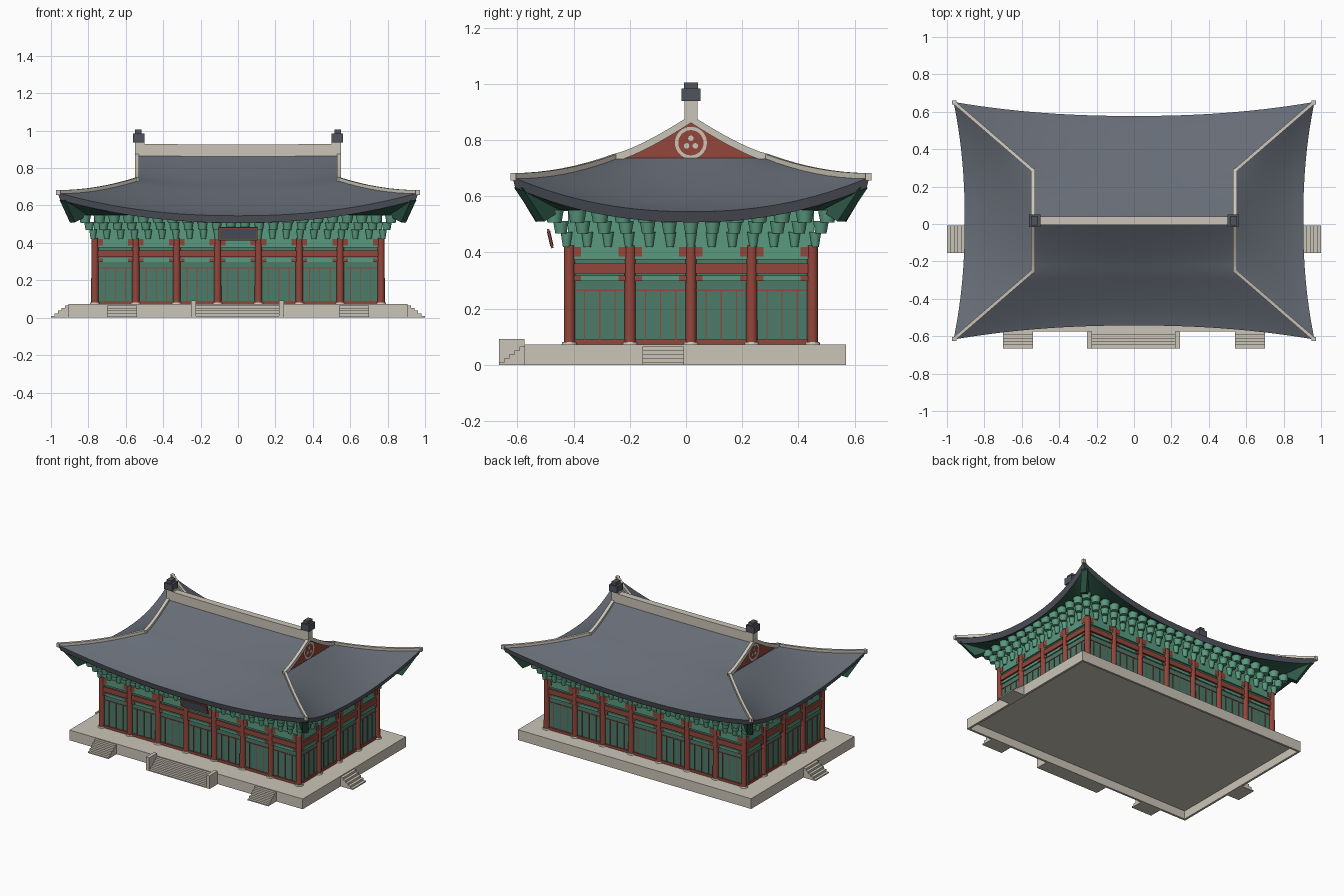
import bpy, bmesh, math
from mathutils import Vector, Matrix

if "Cube" in bpy.data.objects:
    bpy.data.objects.remove(bpy.data.objects["Cube"])

CY = 0.0175                      # depth centre of the hall
WX, WY = 0.765, 0.4325           # column lines


def mat(name, hexa):
    m = bpy.data.materials.new(name)
    c = [int(hexa[i:i + 2], 16) / 255 for i in (0, 2, 4)]
    m.diffuse_color = [((v + 0.055) / 1.055) ** 2.4 if v > 0.04 else v / 12.92 for v in c] + [1]
    m.use_nodes = True
    m.node_tree.nodes["Principled BSDF"].inputs["Base Color"].default_value = m.diffuse_color
    return m


STONE = mat("pale stone", "CBC5B8")
RED = mat("red wood", "94463B")
GREEN = mat("wall green", "4C7B6A")
LIGHT = mat("bracket green", "5A9A80")
DARK = mat("soffit green", "2F5848")
TILE = mat("grey tile", "666C76")
EDGE = mat("dark tile", "50545C")


def finish(name, bm, mats, smooth=False, angle=35):
    bmesh.ops.recalc_face_normals(bm, faces=bm.faces)
    me = bpy.data.meshes.new(name)
    bm.to_mesh(me)
    bm.free()
    for m in mats:
        me.materials.append(m)
    ob = bpy.data.objects.new(name, me)
    bpy.context.collection.objects.link(ob)
    if smooth:
        bpy.ops.object.select_all(action='DESELECT')
        ob.select_set(True)
        bpy.context.view_layer.objects.active = ob
        bpy.ops.object.shade_smooth_by_angle(angle=math.radians(angle))
    return ob


def boxes(name, items, m):
    """One object from (x0, x1, y0, y1, z0, z1) boxes."""
    bm = bmesh.new()
    for x0, x1, y0, y1, z0, z1 in items:
        M = Matrix.Translation(((x0 + x1) / 2, (y0 + y1) / 2, (z0 + z1) / 2)) @ \
            Matrix.Diagonal((abs(x1 - x0), abs(y1 - y0), abs(z1 - z0), 1))
        bmesh.ops.create_cube(bm, size=1, matrix=M)
    return finish(name, bm, [m])


def cones(name, items, m, seg=14):
    """One object from (x, y, z0, z1, r0, r1) upright cones."""
    bm = bmesh.new()
    for x, y, z0, z1, r0, r1 in items:
        bmesh.ops.create_cone(bm, cap_ends=True, segments=seg, radius1=r0, radius2=r1, depth=z1 - z0,
                              matrix=Matrix.Translation((x, y, (z0 + z1) / 2)))
    return finish(name, bm, [m], True)


def sweep(name, paths, w, h, m):
    """Upright rectangular bars along paths."""
    bm = bmesh.new()
    for pts in paths:
        pts = [Vector(p) for p in pts]
        rings = []
        for i, p in enumerate(pts):
            t = pts[min(i + 1, len(pts) - 1)] - pts[max(i - 1, 0)]
            n = Vector((-t.y, t.x, 0)).normalized() * w / 2
            up = Vector((0, 0, h))
            rings.append([bm.verts.new(q) for q in (p - n, p + n, p + n + up, p - n + up)])
        for a, b in zip(rings, rings[1:]):
            for k in range(4):
                bm.faces.new((a[k], a[(k + 1) % 4], b[(k + 1) % 4], b[k]))
        bm.faces.new(rings[0])
        bm.faces.new(rings[-1])
    return finish(name, bm, [m])


def side_box(s, a0, a1, o0, o1, z0, z1):
    """Box on wall s: 0 front, 1 back, 2 right, 3 left; a along the wall, o outward."""
    sg = -1 if s in (0, 3) else 1
    if s < 2:
        return (a0, a1, CY + sg * o0, CY + sg * o1, z0, z1)
    return (sg * o0, sg * o1, CY + a0, CY + a1, z0, z1)


# Hollow stone platform
boxes("platform", [(-.905, .905, -.575, .57, .058, .072), (-.905, .905, -.575, -.56, 0, .06),
                   (-.905, .905, .555, .57, 0, .06), (-.905, -.89, -.575, .57, 0, .06),
                   (.89, .905, -.575, .57, 0, .06)], STONE)

# Stairs
N = 5
front, side = [], []
for i in range(N):
    z, d = .072 * (N - i) / N - .006, .09 * (i + 1) / N
    for a, b in ((-.225, .22), (-.70, -.54), (.54, .70)):
        front.append((a, b, -.575 - d, -.57, 0, z))
    for sg in (-1, 1):
        side.append((sg * .9, sg * (.905 + d * 1.05), -.155, -.008, 0, z))
boxes("front_stairs", front, STONE)
boxes("side_stairs", side, STONE)
boxes("stair_cheeks", [(-.25, -.225, -.665, -.575, 0, .092), (.22, .245, -.665, -.575, 0, .092)], STONE)

# Columns
xs = [-WX + 2 * WX * i / 7 for i in range(8)]
ys = [-WY + 2 * WY * i / 4 for i in range(5)]
spots = [(x, CY + sg * WY) for x in xs for sg in (-1, 1)] + [(sg * WX, CY + y) for y in ys[1:-1] for sg in (-1, 1)]
cones("columns", [(x, y, .075, .425, .02, .019) for x, y in spots], RED, 16)
cones("column_bases", [(x, y, .07, .081, .028, .025) for x, y in spots], STONE, 16)

# Walls, beams and door framing
boxes("walls", [(-WX, WX, CY - WY, CY + WY, .07, .425)], GREEN)
red, light = [], []
for s in range(4):
    marks, o = (xs, WY) if s < 2 else (ys, WX)
    a, b = marks[0], marks[-1]
    red += [side_box(s, a, b, o - .02, o + .01, .325, .36), side_box(s, a, b, o - .02, o + .008, .072, .09),
            side_box(s, a, b, o - .02, o + .004, .263, .268)]
    light += [side_box(s, a, b, o - .02, o + .008, .298, .318), side_box(s, a, b, o - .02, o + .01, .375, .425)]
    for p, q in zip(marks, marks[1:]):
        for k in (.25, .5, .75):
            c = p + (q - p) * k
            red.append(side_box(s, c - .002, c + .002, o - .02, o + .004, .09, .265))
        for e0, e1 in ((p + .015, p + .042), (q - .042, q - .015)):
            red += [side_box(s, e0, e1, o, o + .012, .385, .42), side_box(s, e0, e1, o, o + .010, .299, .317)]
boxes("red_beams", red, RED)
boxes("green_beams", light, LIGHT)

# Stepped roof brackets
boxes("bracket_wall", [(-WX - .005, WX + .005, CY - WY - .005, CY + WY + .005, .42, .55)], LIGHT)
tiers = ((.42, .472, .013, .021, .01), (.468, .512, .02, .028, .03), (.507, .55, .025, .033, .053))
br = []
for z0, z1, r0, r1, o in tiers:
    X, Y = WX + o, WY + o
    for sg in (-1, 1):
        br += [(-X + 2 * X * i / 21, CY + sg * Y, z0, z1, r0, r1) for i in range(22)]
        br += [(sg * X, CY - Y + 2 * Y * i / 12, z0, z1, r0, r1) for i in range(1, 12)]
cones("brackets", br, LIGHT)


# Curved hip-and-gable roof
def rake_z(t):
    return .735 + .14 * (1 - t) ** 1.3


def hip(u):
    return (.545 + .42 * u, .2725 + .3625 * u, .668 + .067 * (1 - u) ** 2)


def main_slope(s, t, u):
    w = abs(s) ** 2.2
    hx, hy, hz = hip(u)
    if t < 1:
        mid = .695 + .18 * (1 - t) ** 1.15
        return (s * .545, .2725 * t, mid + (rake_z(t) - mid) * w)
    mid = .545 + .15 * (1 - u) ** 1.2
    return (s * hx, hy - .075 * u * (1 - w), mid + (hz - mid) * w)


def end_slope(s, u):
    w = abs(s) ** 2.2
    hx, hy, hz = hip(u)
    mid = .545 + .19 * (1 - u) ** 1.3
    return (hx - .06 * u * (1 - w), s * hy, mid + (hz - mid) * w)


bm = bmesh.new()
S = [-1 + i / 14 for i in range(29)]
steps = [i / 8 for i in range(9)]
for sg in (-1, 1):
    slopes = [[[main_slope(s, t, 0) for s in S] for t in steps[:-1]] + [[main_slope(s, 1, u) for s in S] for u in steps],
              [[end_slope(s, u) for s in S] for u in steps]]
    for k, rows in enumerate(slopes):
        n = len(rows)
        rows.append([(x * .985, y * .985, z - .038) for x, y, z in rows[-1]])        # eave edge
        rows.append([(s * .83, .5, .55) if k == 0 else (.83, s * .5, .55) for s in S])  # soffit
        V = [[bm.verts.new((x, CY + sg * y, z) if k == 0 else (sg * x, CY + y, z)) for x, y, z in r] for r in rows]
        for j in range(len(V) - 1):
            for i in range(len(S) - 1):
                f = bm.faces.new((V[j][i], V[j][i + 1], V[j + 1][i + 1], V[j + 1][i]))
                f.material_index = max(0, j - n + 2)
bmesh.ops.remove_doubles(bm, verts=bm.verts, dist=.0005)
finish("roof", bm, [TILE, EDGE, DARK], True, 30)
boxes("ceiling", [(-.83, .83, CY - .5, CY + .5, .547, .552)], DARK)

# Corner rafters under the eaves
bm = bmesh.new()
for sx in (-1, 1):
    for sy in (-1, 1):
        n = Vector((-.7 * sy, .7 * sx, 0)) * .02
        tri = [Vector((sx * x, CY + sy * y, z)) for x, y, z in ((.94, .615, .63), (.885, .535, .51), (.79, .46, .56))]
        A, B = ([bm.verts.new(p + n * k) for p in tri] for k in (-1, 1))
        bm.faces.new(A)
        bm.faces.new(B)
        for k in range(3):
            bm.faces.new((A[k], A[(k + 1) % 3], B[(k + 1) % 3], B[k]))
finish("corner_rafters", bm, [DARK])

# Pale ridges along hips, gable rakes and the top
hips, rakes, tips = [], [], []
for sx in (-1, 1):
    for sy in (-1, 1):
        hips.append([(sx * x, CY + sy * y, z - .006) for x, y, z in map(hip, steps)])
        rakes.append([(sx * .54, CY + sy * .28 * t, rake_z(t) - .014) for t in steps])
        tips.append((sx * .95, sx * .972, CY + sy * .622, CY + sy * .642, .655, .682))
sweep("hip_ridges", hips, .018, .02, STONE)
sweep("gable_rakes", rakes, .022, .028, STONE)
boxes("hip_tips", tips, STONE)
sweep("main_ridge", [[(x * .55, CY, .862 + .004 * x * x) for x in S]], .046, .064, STONE)
boxes("ridge_ends", [(sx * .50, sx * .55, CY - .023, CY + .023, .865, .942) for sx in (-1, 1)], STONE)
boxes("finials", [b for sx in (-1, 1) for b in (
    (sx * .50, sx * .562, CY - .034, CY + .034, .938, .984),
    (sx * .515, sx * .55, CY - .025, CY + .025, .984, 1.005))], EDGE)

# Red gable walls with ring and dot ornaments
bm, orn = bmesh.new(), bmesh.new()
for sx in (-1, 1):
    pts = [(sy * .275 * t, rake_z(t) - .005) for sy, ts in ((-1, steps[::-1]), (1, steps[1:])) for t in ts]
    bm.faces.new([bm.verts.new((sx * .536, CY + y, z)) for y, z in pts])
    R = [[orn.verts.new((sx * .54, CY + r * math.cos(a), .79 + r * math.sin(a)))
          for a in (math.tau * i / 32 for i in range(32))] for r in (.045, .057)]
    for i in range(32):
        j = (i + 1) % 32
        orn.faces.new((R[0][i], R[0][j], R[1][j], R[1][i]))
    for k in range(3):
        a = math.pi / 2 + k * math.tau / 3
        cy, cz = CY + .018 * math.cos(a), .788 + .018 * math.sin(a)
        orn.faces.new([orn.verts.new((sx * .54, cy + .01 * math.cos(b), cz + .01 * math.sin(b)))
                       for b in (math.tau * i / 12 for i in range(12))])
for b in (bm, orn):   # give the plates a little thickness
    bmesh.ops.recalc_face_normals(b, faces=b.faces)
    bmesh.ops.solidify(b, geom=b.faces[:], thickness=.003)
finish("gable_walls", bm, [RED])
finish("gable_ornaments", orn, [STONE])

# Tilted blank sign board over the entrance
for name, w, h, d, m in (("sign_frame", .208, .07, .008, RED), ("sign_panel", .19, .054, .012, EDGE)):
    ob = boxes(name, [(-w / 2, w / 2, -d / 2, d / 2, -h / 2, h / 2)], m)
    ob.location = (0, -.483, .449)
    ob.rotation_euler.x = math.radians(13)
